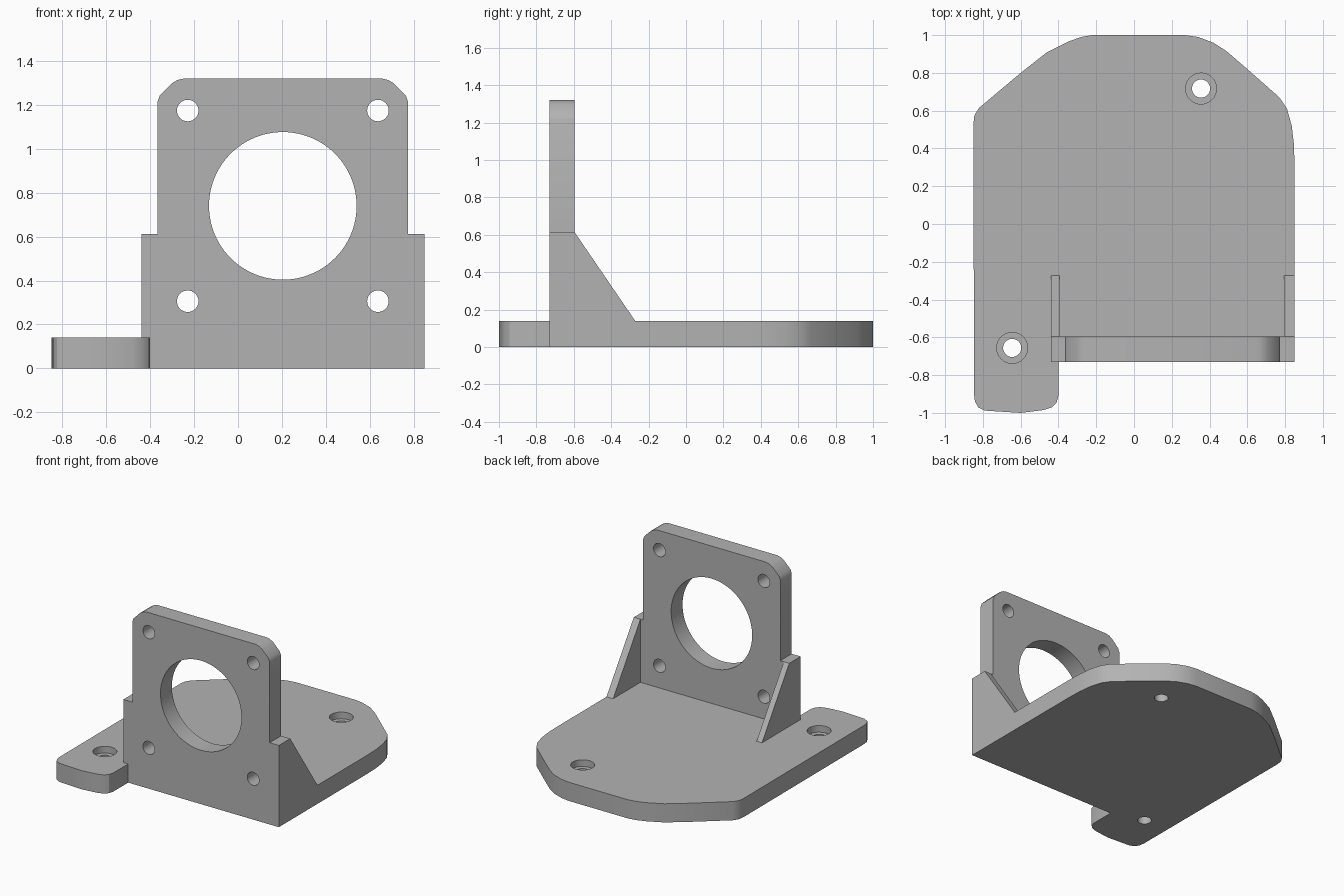
import bpy, bmesh, math
from mathutils import Vector

cube = bpy.data.objects.get("Cube")
if cube:
    bpy.data.objects.remove(cube, do_unlink=True)

grey = bpy.data.materials.new("plain grey")
grey.use_nodes = True
grey.diffuse_color = (0.45, 0.45, 0.45, 1)
grey.node_tree.nodes["Principled BSDF"].inputs["Base Color"].default_value = (0.45, 0.45, 0.45, 1)


def prism(name, points, depth):
    """Extrude a closed 3D outline along the depth vector."""
    bm = bmesh.new()
    face = bm.faces.new([bm.verts.new(p) for p in points])
    new = bmesh.ops.extrude_face_region(bm, geom=[face])["geom"]
    bmesh.ops.translate(bm, vec=Vector(depth),
                        verts=[v for v in new if isinstance(v, bmesh.types.BMVert)])
    bmesh.ops.recalc_face_normals(bm, faces=bm.faces)
    mesh = bpy.data.meshes.new(name)
    bm.to_mesh(mesh)
    bm.free()
    mesh.materials.append(grey)
    obj = bpy.data.objects.new(name, mesh)
    bpy.context.collection.objects.link(obj)
    return obj


def drill(target, centre, radius, length, along_y=False, sides=32):
    """Cut a round hole centred on the given point."""
    bpy.ops.mesh.primitive_cylinder_add(
        vertices=sides, radius=radius, depth=length, location=centre,
        rotation=(math.pi / 2 if along_y else 0, 0, 0))
    cutter = bpy.context.object
    cutter.hide_render = True
    cutter.data.materials.append(grey)
    bpy.context.view_layer.objects.active = target
    mod = target.modifiers.new("hole", 'BOOLEAN')
    mod.operation = 'DIFFERENCE'
    mod.solver = 'EXACT'
    mod.object = cutter
    bpy.ops.object.modifier_apply(modifier=mod.name)
    bpy.data.objects.remove(cutter, do_unlink=True)


def smooth(obj):
    bpy.ops.object.select_all(action='DESELECT')
    obj.select_set(True)
    bpy.context.view_layer.objects.active = obj
    bpy.ops.object.shade_smooth_by_angle(angle=math.radians(28))


THICK = 0.14
FRONT, BACK = -0.73, -0.595
LEFT, RIGHT = 0.85, -0.44
SHOULDER = 0.613

# Base with a rounded rear and a mounting tab at the front
outline = [
    (-0.85, 0.53), (-0.845, 0.575), (-0.82, 0.615), (-0.6, 0.8), (-0.46, 0.91),
    (-0.35, 0.965), (-0.28, 0.99), (-0.22, 1), (0.27, 1), (0.34, 0.99), (0.42, 0.96),
    (0.49, 0.915), (0.6, 0.82), (0.77, 0.67), (0.81, 0.61), (0.835, 0.52), (0.847, 0.42),
    (LEFT, 0.3), (LEFT, FRONT), (-0.4, FRONT), (-0.4, -0.91), (-0.41, -0.945),
    (-0.435, -0.97), (-0.48, -0.985), (-0.6, -1), (-0.79, -0.988), (-0.825, -0.97),
    (-0.842, -0.94), (-0.847, -0.9)]
base = prism("base", [(x, y, 0) for x, y in outline], (0, 0, THICK))
for x, y in ((0.355, 0.717), (-0.645, -0.656)):
    drill(base, (x, y, 0), 0.048, 1)
    drill(base, (x, y, THICK), 0.082, 0.1)
smooth(base)

# Upright motor plate, wider below the shoulders, with eased top corners
mid = 0.204
half = [(0.57, SHOULDER), (0.57, 1.215), (0.56, 1.243), (0.505, 1.298), (0.48, 1.313), (0.45, 1.32)]
face = [(RIGHT, THICK), (LEFT, THICK), (LEFT, SHOULDER)]
face += [(mid + x, z) for x, z in half]
face += [(mid - x, z) for x, z in reversed(half)]
face += [(RIGHT, SHOULDER)]
plate = prism("upright_plate", [(x, FRONT, z) for x, z in face], (0, BACK - FRONT, 0))
hole_z = 0.74
drill(plate, (mid, FRONT, hole_z), 0.336, 1, True, 96)
for sx in (-1, 1):
    for sz in (-1, 1):
        drill(plate, (mid + sx * 0.433, FRONT, hole_z + sz * 0.434), 0.049, 1, True)
smooth(plate)

# Triangular gussets behind the plate
for name, x, width in (("right_gusset", RIGHT, 0.045), ("left_gusset", LEFT, -0.055)):
    prism(name, [(x, BACK, THICK), (x, -0.272, THICK), (x, BACK, SHOULDER)], (width, 0, 0))
